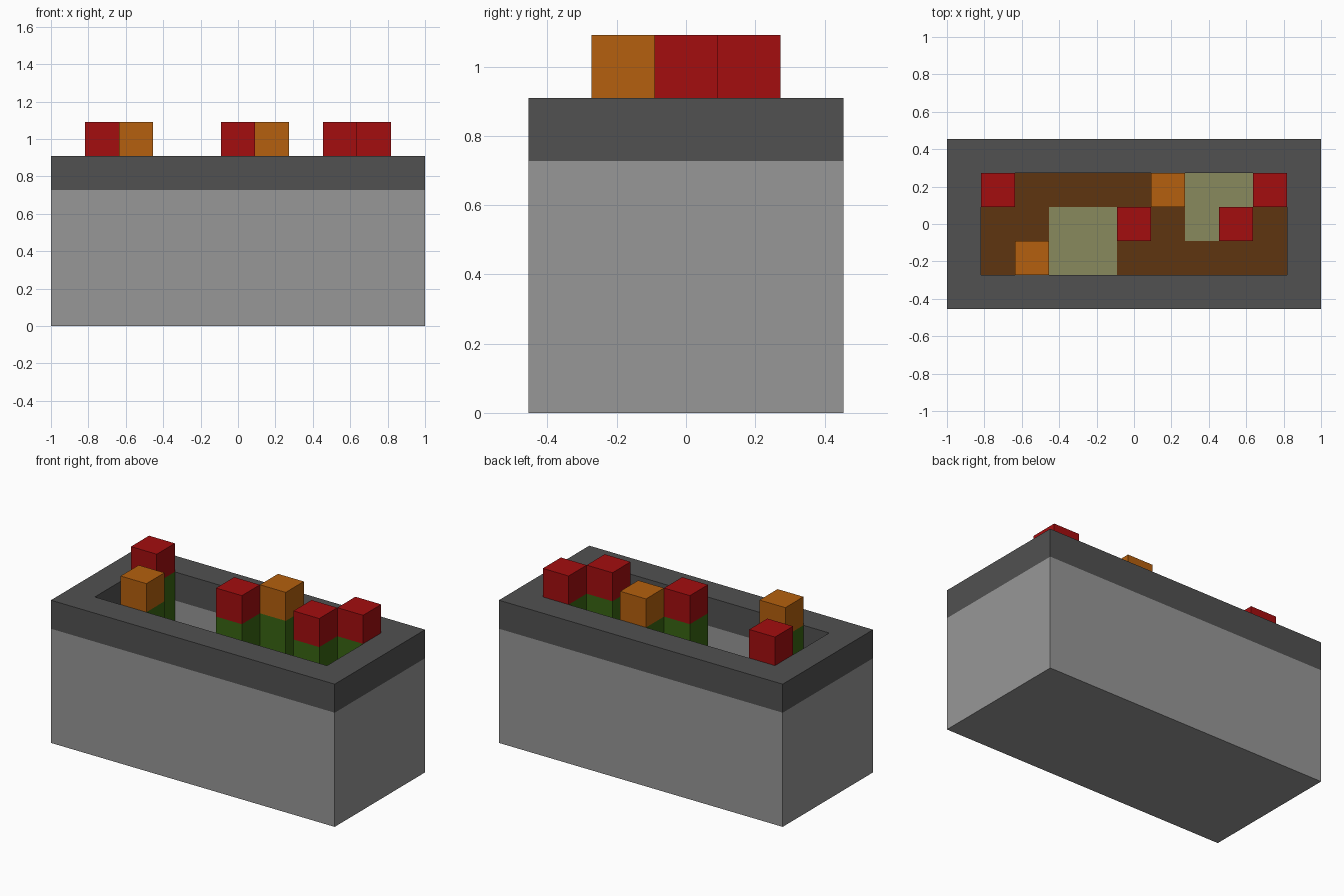
import bpy
import bmesh

if "Cube" in bpy.data.objects:
    bpy.data.objects.remove(bpy.data.objects["Cube"], do_unlink=True)

U = 2 / 11            # one block
SOIL = 3 * U          # soil surface
WALL = 4 * U          # where the rim starts
TOP = 5 * U           # top of the rim


def material(name, rgb):
    lin = [((c / 255 + 0.055) / 1.055) ** 2.4 if c > 10 else c / 255 / 12.92 for c in rgb]
    mat = bpy.data.materials.new(name)
    mat.use_nodes = True
    mat.diffuse_color = (*lin, 1)
    mat.node_tree.nodes["Principled BSDF"].inputs["Base Color"].default_value = (*lin, 1)
    return mat


STONE = material("light grey stone", (151, 151, 151))
RIM = material("dark grey rim", (81, 81, 81))
EARTH = material("brown soil", (95, 53, 16))
MOSS = material("pale green moss", (137, 138, 93))
GREEN = material("stem green", (56, 101, 18))
RED = material("red petals", (164, 13, 15))
ORANGE = material("orange petals", (181, 96, 14))


def add_object(name, bm, mats):
    mesh = bpy.data.meshes.new(name)
    bm.to_mesh(mesh)
    bm.free()
    for m in mats:
        mesh.materials.append(m)
    obj = bpy.data.objects.new(name, mesh)
    bpy.context.collection.objects.link(obj)
    return obj


def block(name, x, y, z0, z1, mat):
    bm = bmesh.new()
    bmesh.ops.create_cube(bm, size=1)
    bmesh.ops.scale(bm, vec=(U, U, z1 - z0), verts=bm.verts)
    bmesh.ops.translate(bm, vec=(x, y, (z0 + z1) / 2), verts=bm.verts)
    return add_object(name, bm, [mat])


# Planter: rectangular loops lofted up the outside, over the rim and down inside
bm = bmesh.new()
outer, inner = (5.5 * U, 2.5 * U), (4.5 * U, 1.5 * U)
loops = []
for (w, d), z in [(outer, 0), (outer, WALL), (outer, TOP),
                  (inner, TOP), (inner, WALL), (inner, SOIL)]:
    loops.append([bm.verts.new((sx * w, sy * d, z))
                  for sx, sy in [(-1, -1), (1, -1), (1, 1), (-1, 1)]])
for a, b in zip(loops, loops[1:]):
    for i in range(4):
        j = (i + 1) % 4
        bm.faces.new((a[i], a[j], b[j], b[i]))
bm.faces.new(loops[0][::-1])
for f in bm.faces:
    f.material_index = int(f.calc_center_median().z > WALL)
add_object("planter", bm, [STONE, RIM])

# Soil: grid of blocks with moss patches
moss = {(2, 0), (3, 0), (2, 1), (3, 1), (6, 1), (6, 2), (7, 2)}
bm = bmesh.new()
bmesh.ops.create_grid(bm, x_segments=9, y_segments=3, size=1)
bmesh.ops.scale(bm, vec=(*inner, 1), verts=bm.verts)
bmesh.ops.translate(bm, vec=(0, 0, SOIL), verts=bm.verts)
for f in bm.faces:
    c = f.calc_center_median()
    cell = (round(c.x / U + 4), round(c.y / U + 1))
    f.material_index = int(cell in moss)
add_object("soil", bm, [EARTH, MOSS])

# Flowers: green stem with a coloured block on top
flowers = [(0, 2, RED), (4, 1, RED), (7, 1, RED), (8, 2, RED),
           (1, 0, ORANGE), (5, 2, ORANGE)]
for n, (i, j, petals) in enumerate(flowers, 1):
    x, y = (i - 4) * U, (j - 1) * U
    block(f"flower_stem_{n}", x, y, SOIL, TOP, GREEN)
    block(f"flower_head_{n}", x, y, TOP, TOP + U, petals)
